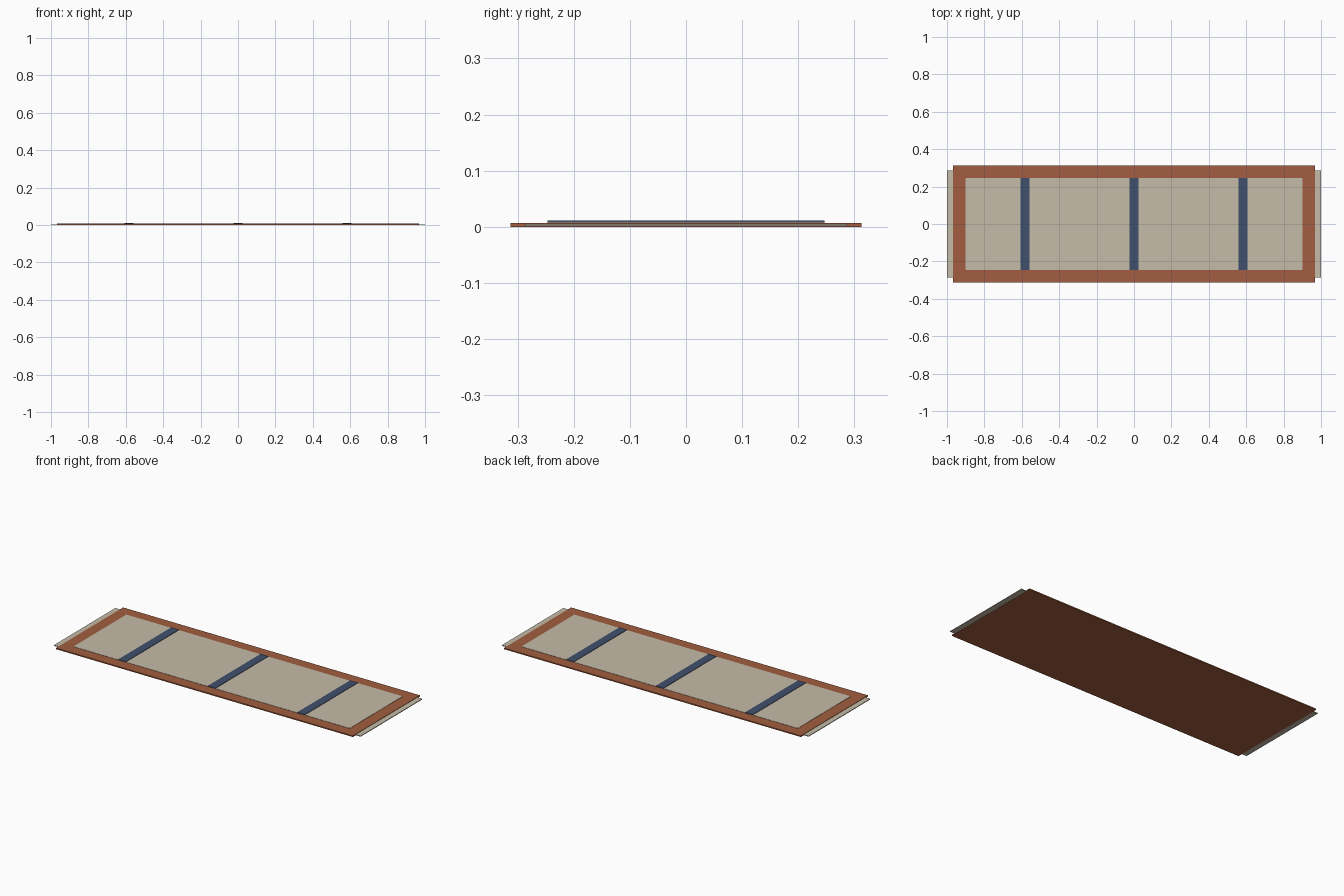
import bpy

if "Cube" in bpy.data.objects:
    bpy.data.objects.remove(bpy.data.objects["Cube"])


def material(name, rgb):
    m = bpy.data.materials.new(name)
    m.diffuse_color = (*rgb, 1)
    m.use_nodes = True
    m.node_tree.nodes["Principled BSDF"].inputs["Base Color"].default_value = m.diffuse_color
    return m


def slab(name, x, width, depth, z0, z1, mat):
    bpy.ops.mesh.primitive_cube_add(size=1, location=(x, 0, (z0 + z1) / 2))
    ob = bpy.context.object
    ob.name = name
    ob.scale = (width, depth, z1 - z0)
    bpy.ops.object.transform_apply(location=False, rotation=False, scale=True)
    ob.data.materials.append(mat)
    return ob


rust = material("rust_wool", (0.36, 0.11, 0.05))
cream = material("cream_wool", (0.56, 0.50, 0.39))
navy = material("navy_wool", (0.05, 0.08, 0.15))

# Rug body, its top shows as the border
slab("rug_border", 0, 1.935, 0.625, 0.0, 0.007, rust)

# Fringe strips at both ends, tucked into the body
for side, label in ((-1, "left"), (1, "right")):
    slab("fringe_" + label, side * 0.98, 0.04, 0.573, 0.001, 0.005, cream)

# Inner field
slab("rug_field", 0, 1.80, 0.493, 0.005, 0.0085, cream)

# Cross stripes
for i in (-1, 0, 1):
    slab("stripe_%d" % (i + 2), i * 0.583, 0.05, 0.493, 0.007, 0.011, navy)
